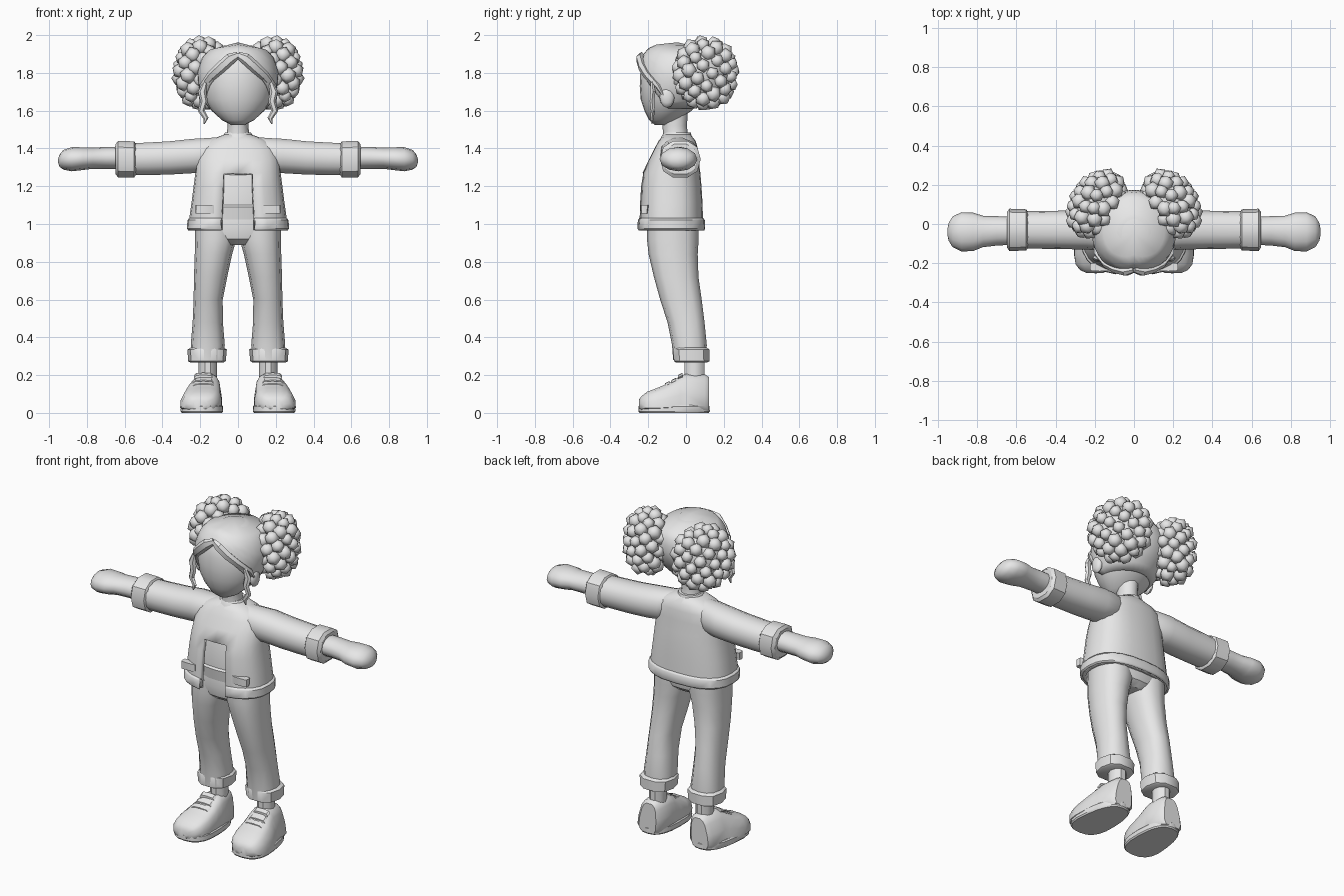
import bpy, bmesh, math, random
from mathutils import Vector, Matrix

if "Cube" in bpy.data.objects:
    bpy.data.objects.remove(bpy.data.objects["Cube"])

random.seed(4)
grey = bpy.data.materials.new("plain grey")
grey.diffuse_color = (0.8, 0.8, 0.8, 1)
grey.use_nodes = True
grey.node_tree.nodes["Principled BSDF"].inputs["Base Color"].default_value = grey.diffuse_color


def finish(name, bm, mirror=False, angle=35, thick=0):
    me = bpy.data.meshes.new(name)
    bm.to_mesh(me)
    bm.free()
    ob = bpy.data.objects.new(name, me)
    bpy.context.collection.objects.link(ob)
    me.materials.append(grey)
    bpy.ops.object.select_all(action='DESELECT')
    ob.select_set(True)
    bpy.context.view_layer.objects.active = ob
    bpy.ops.object.shade_smooth_by_angle(angle=math.radians(angle))
    if thick:
        m = ob.modifiers.new("thickness", 'SOLIDIFY')
        m.thickness, m.offset = thick, -1
    if mirror:
        ob.modifiers.new("mirror", 'MIRROR')
    return ob


def power(v, e):
    return math.copysign(abs(v) ** e, v) if abs(v) > 1e-6 else 0.0


def loft(name, rings, axis='z', n=16, e=1.0, cut=None, shape=None, **kw):
    """Rings are (position, centre u, centre v, radius u, radius v)."""
    bm = bmesh.new()
    loops = []
    for t, cu, cv, ru, rv in rings:
        loop = []
        for k in range(n):
            a = 2 * math.pi * k / n
            u, v = cu + ru * power(math.cos(a), e), cv + rv * power(math.sin(a), e)
            p = {'z': (u, v, t), 'x': (t, u, v), 'y': (u, t, v)}[axis]
            loop.append(bm.verts.new(shape(Vector(p)) if shape else p))
        loops.append(loop)
    for a, b in zip(loops, loops[1:]):
        for k in range(n):
            bm.faces.new((a[k], a[(k + 1) % n], b[(k + 1) % n], b[k]))
    bm.faces.new(loops[0])
    bm.faces.new(loops[-1])
    bmesh.ops.recalc_face_normals(bm, faces=bm.faces)
    if cut:
        gone = [f for f in bm.faces if cut(f.calc_center_median(), len(f.verts))]
        bmesh.ops.delete(bm, geom=gone, context='FACES')
    return finish(name, bm, **kw)


def lock(name, pts, n=6, **kw):
    """Tapered strand through (x, y, z, radius) points."""
    bm = bmesh.new()
    loops = []
    P = [Vector(p[:3]) for p in pts]
    for i, p in enumerate(pts):
        d = (P[min(i + 1, len(P) - 1)] - P[max(i - 1, 0)]).normalized()
        s = d.cross(Vector((0, 1, 0))).normalized()
        w = s.cross(d)
        loops.append([bm.verts.new(P[i] + p[3] * (s * math.cos(a) + 0.7 * w * math.sin(a)))
                      for a in (2 * math.pi * k / n for k in range(n))])
    for a, b in zip(loops, loops[1:]):
        for k in range(n):
            bm.faces.new((a[k], a[(k + 1) % n], b[(k + 1) % n], b[k]))
    bm.faces.new(loops[0])
    bm.faces.new(loops[-1])
    bmesh.ops.recalc_face_normals(bm, faces=bm.faces)
    return finish(name, bm, **kw)


def ball(bm, centre, size, rot=Matrix(), sub=1):
    m = Matrix.Translation(centre) @ rot @ Matrix.Diagonal((*size, 1))
    bmesh.ops.create_icosphere(bm, subdivisions=sub, radius=1, matrix=m)


# Head and neck
HEAD = [(1.525, -.13, .035, .035), (1.55, -.12, .085, .075), (1.60, -.095, .14, .125),
        (1.66, -.075, .178, .165), (1.73, -.055, .197, .19), (1.80, -.047, .20, .195),
        (1.87, -.045, .175, .18), (1.92, -.045, .13, .14), (1.945, -.045, .07, .08)]
loft("head", [(z, 0, y, rx, ry) for z, y, rx, ry in HEAD], n=24, angle=60)
loft("neck", [(1.42, 0, -.05, .075, .075), (1.47, 0, -.055, .06, .065),
              (1.52, 0, -.06, .055, .065), (1.6, 0, -.06, .06, .07)], n=12)


def head_at(z):
    for a, b in zip(HEAD, HEAD[1:]):
        if z <= b[0]:
            f = (z - a[0]) / (b[0] - a[0])
            return [p + (q - p) * f for p, q in zip(a[1:], b[1:])]
    return HEAD[-1][1:]


# Hair cap with a parted fringe that drops towards the temples
def hem(a):
    return 1.88 - .11 * (a / .6) if a < .6 else max(1.60, 1.77 - .17 * (a - .6) / .9)


bm = bmesh.new()
n, rows, grid = 36, 9, []
for k in range(n):
    a = 2 * math.pi * k / n
    low = hem(min(a, 2 * math.pi - a))
    col = []
    for r in range(1, rows + 1):
        z = 1.945 + (low - 1.945) * r / rows
        y, rx, ry = head_at(z)
        back = .014 * (1 - math.cos(a)) / 2
        col.append(bm.verts.new((math.sin(a) * (rx + .014),
                                 y - math.cos(a) * (ry + .014 + back), z + .012)))
    grid.append(col)
top = bm.verts.new((0, -.045, 1.962))
for k in range(n):
    a, b = grid[k], grid[(k + 1) % n]
    bm.faces.new((top, a[0], b[0]))
    for r in range(rows - 1):
        bm.faces.new((a[r], a[r + 1], b[r + 1], b[r]))
bmesh.ops.recalc_face_normals(bm, faces=bm.faces)
finish("hair_cap", bm, thick=.02, angle=45)

# Fringe, loose side locks and ears
lock("fringe_lock", [(0, -.235, 1.895, .018), (.04, -.245, 1.875, .03), (.09, -.232, 1.83, .03),
                     (.14, -.205, 1.785, .027), (.185, -.15, 1.73, .02), (.195, -.12, 1.68, .008)],
     mirror=True)
lock("side_lock", [(.17, -.18, 1.76, .01), (.19, -.175, 1.70, .022), (.18, -.18, 1.65, .02),
                   (.195, -.175, 1.60, .018), (.17, -.18, 1.56, .014), (.18, -.18, 1.53, .004)],
     mirror=True)
bm = bmesh.new()
ball(bm, (.185, -.10, 1.67), (.022, .04, .055), sub=2)
finish("ear", bm, mirror=True)

# Curly hair buns: a core covered in evenly spread curls
bm = bmesh.new()
turn = Matrix.Rotation(math.radians(-58), 4, 'Z')
centre, size = Vector((.19, .105, 1.80)), Vector((.155, .11, .165))
ball(bm, centre, size, turn, 2)
COUNT = 64
for i in range(COUNT):
    z = 1 - 2 * (i + .5) / COUNT
    a, r = i * 2.39996, math.sqrt(1 - z * z)
    d = Vector((r * math.cos(a) * size.x, r * math.sin(a) * size.y, z * size.z))
    s = random.uniform(.036, .046)
    spin = Matrix.Rotation(random.uniform(0, 3), 4, Vector((1, random.random(), .5)))
    ball(bm, centre + turn @ d, (s, s, s), spin)
finish("hair_bun", bm, mirror=True, angle=45)

# Shirt under the jacket
loft("shirt", [(.98, 0, -.07, .2, .125), (1.09, 0, -.075, .205, .135), (1.10, 0, -.075, .195, .125),
               (1.28, 0, -.075, .19, .12), (1.42, 0, -.05, .12, .08)], n=20, e=.85)


# Jacket, open at the lower front, with hem band and collar
def opening(c, sides):
    return sides > 4 and c.z < 1.2 or abs(c.x) < .07 and c.y < -.1 and c.z < 1.27


loft("jacket", [(.97, 0, -.08, .262, .172), (1.03, 0, -.08, .258, .17), (1.12, 0, -.08, .245, .167),
                (1.2, 0, -.08, .235, .162), (1.27, 0, -.077, .226, .153), (1.34, 0, -.065, .222, .132),
                (1.40, 0, -.052, .205, .115), (1.44, 0, -.047, .16, .098), (1.475, 0, -.047, .07, .07)],
     n=24, e=.8, cut=opening, thick=.025, angle=45)
loft("jacket_hem", [(.965, 0, -.08, .262, .176), (.975, 0, -.08, .27, .182),
                    (1.02, 0, -.08, .268, .180), (1.032, 0, -.08, .258, .172)],
     n=24, e=.8, cut=lambda c, s: s > 4 or abs(c.x) < .07 and c.y < 0, thick=.02)
loft("collar", [(1.43, 0, -.05, .105, .09), (1.465, 0, -.05, .08, .08), (1.485, 0, -.045, .068, .07)], n=16)
loft("pocket_flap", [(1.055, .175, -.222, .05, .018), (1.10, .175, -.219, .05, .022)],
     n=12, e=.4, mirror=True)

# Sleeves, cuffs and hands
loft("sleeve", [(.06, -.045, 1.40, .06, .065), (.16, -.04, 1.365, .098, .092),
                (.24, -.03, 1.36, .1, .093), (.36, -.03, 1.35, .098, .09),
                (.48, -.03, 1.345, .096, .088), (.57, -.03, 1.343, .095, .086)],
     'x', 14, .9, mirror=True)
loft("sleeve_cuff", [(.54, -.03, 1.342, .092, .085), (.55, -.03, 1.342, .105, .1),
                     (.635, -.03, 1.343, .108, .1), (.648, -.03, 1.343, .09, .083)],
     'x', 10, .85, mirror=True)
loft("hand", [(.6, -.035, 1.35, .07, .06), (.70, -.035, 1.35, .075, .058), (.77, -.038, 1.348, .08, .056),
              (.82, -.04, 1.346, .098, .06), (.88, -.04, 1.343, .1, .064),
              (.925, -.04, 1.34, .078, .052), (.945, -.04, 1.335, .045, .032), (.952, -.04, 1.335, .01, .01)],
     'x', 12, mirror=True, angle=45)

# Trousers: hips, legs and turn-ups
loft("trouser_hips", [(.89, 0, -.07, .1, .09), (.92, 0, -.07, .2, .125), (.98, 0, -.07, .225, .138),
                      (1.06, 0, -.07, .2, .125)], n=20, e=.85)
loft("trouser_leg", [(.28, .162, .02, .088, .088), (.36, .16, .018, .09, .092),
                     (.48, .16, 0, .08, .098), (.6, .158, -.027, .077, .11),
                     (.72, .145, -.052, .088, .118), (.84, .13, -.068, .099, .13),
                     (.92, .118, -.07, .11, .137), (1.0, .115, -.07, .112, .137)],
     n=12, e=.85, mirror=True, angle=40)
loft("trouser_cuff", [(.268, .165, .03, .09, .088), (.274, .165, .03, .1, .098),
                      (.335, .163, .028, .104, .1), (.345, .162, .024, .09, .09)],
     n=10, e=.8, mirror=True)

# Ankles and shoes
loft("ankle", [(.15, .16, .045, .05, .055), (.3, .16, .045, .048, .055)], n=10, mirror=True)


def shoe_shape(p):
    p.z = max(p.z, .015)
    p.x = .19 + (p.x - .19) * (1.04 - 1.9 * max(0, p.z - .03)) - .12 * max(0, p.z - .05)
    return p


loft("shoe", [(.122, .18, .095, .06, .095), (.10, .18, .1, .085, .105), (.0, .183, .1, .098, .108),
              (-.03, .187, .096, .103, .102), (-.08, .193, .08, .11, .085), (-.15, .197, .066, .112, .068),
              (-.205, .2, .058, .1, .055), (-.235, .2, .05, .075, .04), (-.25, .2, .045, .04, .025)],
     'y', 14, .62, shape=shoe_shape, mirror=True, angle=40)


def sole_shape(p):
    k = max(0, min(1, (.1 - p.y) / .3))
    p.x = .18 + .015 * k + (p.x - .19) * (.82 + .2 * k)
    return p


loft("sole", [(0, .19, -.063, .112, .183), (.008, .19, -.063, .118, .189),
              (.035, .19, -.063, .117, .188), (.042, .19, -.063, .11, .18)],
     n=20, e=.75, shape=sole_shape, mirror=True)
for i, (y, z, w) in enumerate([(-.03, .195, .05), (-.065, .168, .055), (-.10, .15, .058)]):
    loft(f"shoe_lace_{i + 1}", [(y - .012, .183, z - .008, w, .014), (y + .012, .183, z + .004, w, .014)],
         'y', 8, .7, mirror=True)
